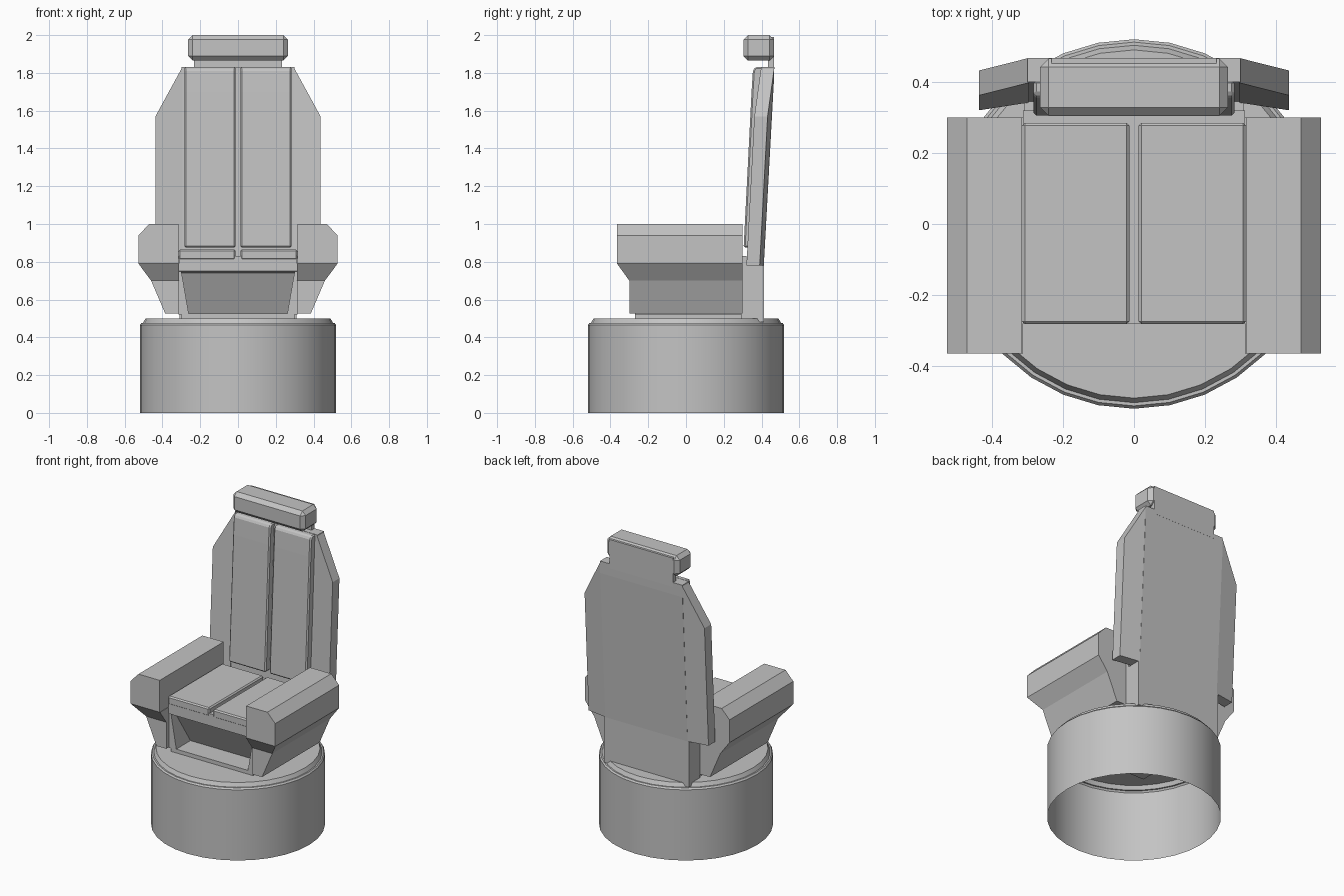
import bpy, bmesh, math
from mathutils import Vector

if "Cube" in bpy.data.objects:
    bpy.data.objects.remove(bpy.data.objects["Cube"])

grey = bpy.data.materials.new("plain grey")
grey.use_nodes = True
grey.diffuse_color = (0.55, 0.55, 0.55, 1)
grey.node_tree.nodes["Principled BSDF"].inputs["Base Color"].default_value = (0.55, 0.55, 0.55, 1)


def finish(name, bm, mirror=False, bevel=0, segments=1):
    bmesh.ops.recalc_face_normals(bm, faces=bm.faces)
    mesh = bpy.data.meshes.new(name)
    bm.to_mesh(mesh)
    bm.free()
    mesh.materials.append(grey)
    ob = bpy.data.objects.new(name, mesh)
    bpy.context.collection.objects.link(ob)
    if bevel:
        mod = ob.modifiers.new("soft edges", "BEVEL")
        mod.width, mod.segments = bevel, segments
    if mirror:
        ob.modifiers.new("other side", "MIRROR").use_mirror_merge = False
    return ob


def loft(name, loops, **options):
    """Skin matching loops of points and cap both ends."""
    bm = bmesh.new()
    rings = [[bm.verts.new(p) for p in loop] for loop in loops]
    for a, b in zip(rings, rings[1:]):
        for i in range(len(a)):
            j = (i + 1) % len(a)
            bm.faces.new((a[i], a[j], b[j], b[i]))
    bm.faces.new(rings[0])
    bm.faces.new(rings[-1])
    return finish(name, bm, **options)


def slab(name, x0, x1, profile, **options):
    """Extrude a (y, z) side profile from x0 to x1."""
    return loft(name, [[(x, y, z) for y, z in profile] for x in (x0, x1)], **options)


def box(name, x0, x1, y0, y1, z0, z1, **options):
    return slab(name, x0, x1, [(y0, z0), (y1, z0), (y1, z1), (y0, z1)], **options)


# Round pedestal, hollow and open underneath
bm = bmesh.new()
profile = [(0.52, 0), (0.52, 0.465), (0.512, 0.475), (0.503, 0.475), (0.49, 0.5), (0.46, 0.5), (0, 0.5)]
verts = [bm.verts.new((r, 0, z)) for r, z in profile]
edges = [bm.edges.new(pair) for pair in zip(verts, verts[1:])]
bmesh.ops.spin(bm, geom=verts + edges, cent=(0, 0, 0), axis=(0, 0, 1), angle=math.tau, steps=32)
bmesh.ops.remove_doubles(bm, verts=bm.verts, dist=0.0005)
base = finish("pedestal", bm)
bpy.context.view_layer.objects.active = base
base.select_set(True)
bpy.ops.object.shade_smooth_by_angle(angle=math.radians(25))
base.select_set(False)

# Seat body with sloping recess under the front edge
box("seat_floor", -0.3, 0.3, -0.27, 0.4, 0.49, 0.525)
slab("seat_body", -0.312, 0.312,
     [(-0.28, 0.83), (-0.28, 0.75), (-0.23, 0.74), (-0.12, 0.52), (0.32, 0.52), (0.32, 0.83)])
loft("recess_cheek", [
    [(0.26, y, 0.52), (0.315, y, 0.52), (0.315, y, 0.75), (0.3, y, 0.75)] for y in (-0.27, 0.2)], mirror=True)
box("seat_cushion", 0.013, 0.315, -0.282, 0.285, 0.81, 0.865, mirror=True, bevel=0.008)

# Armrests: chamfered block on a tapering support
block = [(0.315, 1), (0.47, 1), (0.527, 0.94), (0.527, 0.79), (0.315, 0.79)]
loft("armrest", [[(x, y, z) for x, z in block] for y in (-0.365, 0.3)], mirror=True)


def level(z, outer, front):
    return [(0.313, front, z), (outer, front, z), (outer, 0.3, z), (0.313, 0.3, z)]


loft("armrest_support", [level(0.79, 0.527, -0.365), level(0.7, 0.46, -0.3), level(0.525, 0.385, -0.3)],
     mirror=True)

# Backrest: lower mount, leaning spine, neck
box("back_mount", -0.31, 0.31, 0.295, 0.412, 0.48, 0.78)
slab("back_spine", -0.3, 0.3,
     [(0.345, 0.78), (0.412, 0.78), (0.465, 1.75), (0.467, 1.83), (0.4, 1.83)])
box("neck", -0.232, 0.232, 0.435, 0.467, 1.8, 1.99)


# Side wings swept forward, with sloping shoulders
def wing_section(x, low, high, sweep):
    def back(z):
        return 0.412 + (z - 0.78) * 0.053 - sweep
    return [(x, back(low) - 0.07, low), (x, back(low), low), (x, back(high), high), (x, back(high) - 0.07, high)]


loft("back_wing", [wing_section(0.295, 0.78, 1.83, 0), wing_section(0.437, 0.78, 1.57, 0.022)], mirror=True)

# Two long back cushions, rounded over at the top
slab("back_cushion", 0.013, 0.283,
     [(0.305, 0.875), (0.36, 0.875), (0.405, 1.83), (0.365, 1.83), (0.354, 1.81), (0.347, 1.7), (0.337, 1.5)],
     mirror=True, bevel=0.008)

# Headrest
box("headrest", -0.264, 0.264, 0.304, 0.466, 1.865, 2.0, bevel=0.024)
